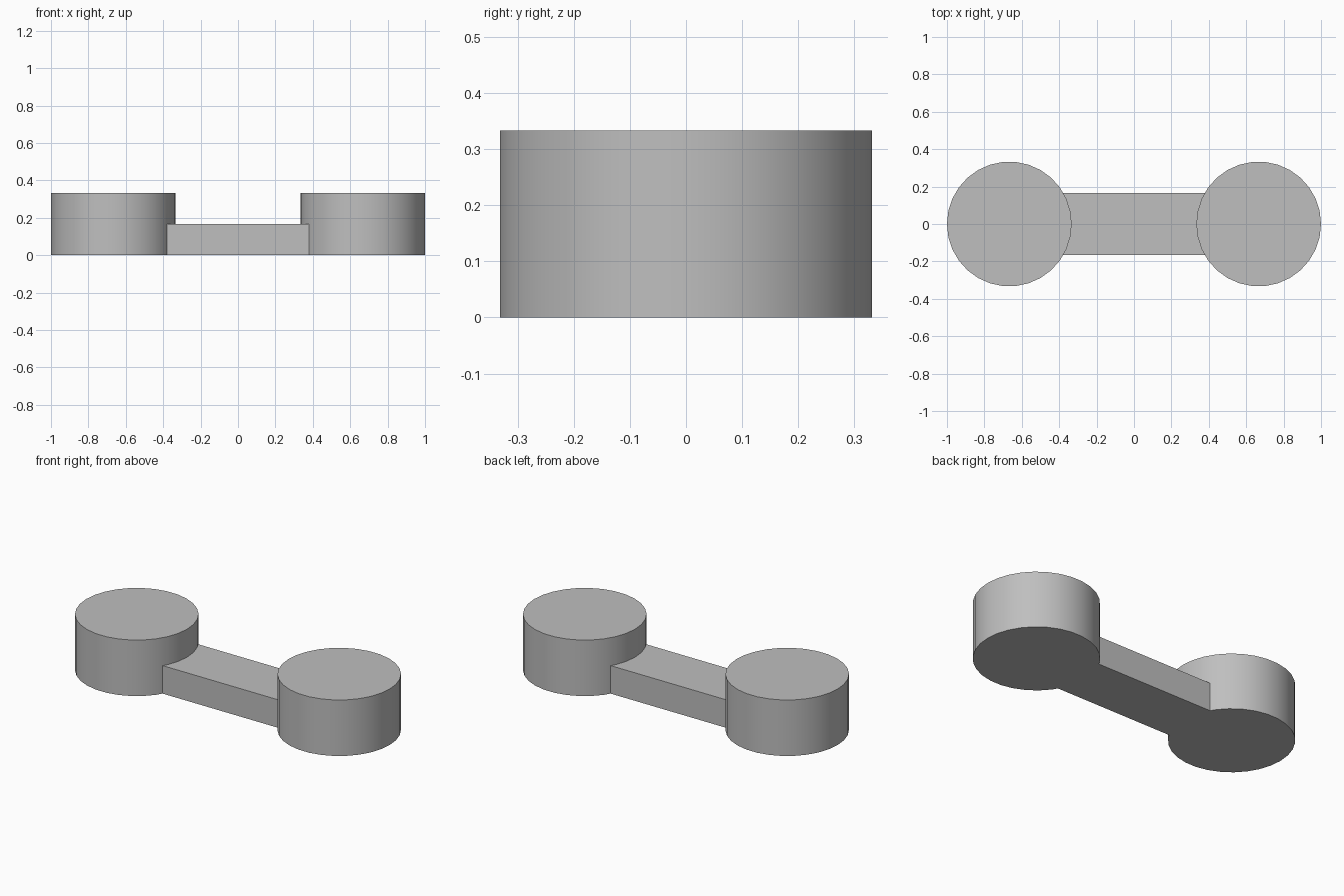
import bpy
import math

cube = bpy.data.objects.get("Cube")
if cube:
    bpy.data.objects.remove(cube, do_unlink=True)

RADIUS = 1 / 3
HEIGHT = 1 / 3
SPREAD = 2 / 3

grey = bpy.data.materials.new("grey")
grey.use_nodes = True
colour = (0.52, 0.52, 0.52, 1)
grey.diffuse_color = colour
for node in grey.node_tree.nodes:
    if node.type == 'BSDF_PRINCIPLED':
        node.inputs["Base Color"].default_value = colour


def end_drum(name, x):
    # Upright drum with a vertex on the x axis
    bpy.ops.mesh.primitive_cylinder_add(
        vertices=30, radius=RADIUS, depth=HEIGHT,
        location=(x, 0, HEIGHT / 2), rotation=(0, 0, math.pi / 2))
    drum = bpy.context.object
    drum.name = name
    drum.data.materials.append(grey)
    return drum


# Connecting bar, half as tall as the drums
bpy.ops.mesh.primitive_cube_add(size=1, location=(0, 0, HEIGHT / 4))
body = bpy.context.object
body.name = "dumbbell_body"
body.scale = (SPREAD * 2, RADIUS, HEIGHT / 2)
bpy.ops.object.transform_apply(location=True, rotation=True, scale=True)
body.data.materials.append(grey)

# Drums fused onto both ends of the bar
for side, x in (("left", SPREAD), ("right", -SPREAD)):
    drum = end_drum(side + "_drum", x)
    bpy.context.view_layer.objects.active = body
    union = body.modifiers.new(side + "_union", 'BOOLEAN')
    union.operation = 'UNION'
    union.solver = 'EXACT'
    union.object = drum
    bpy.ops.object.modifier_apply(modifier=union.name)
    bpy.data.objects.remove(drum, do_unlink=True)

# Smooth drum walls with crisp rims
bpy.ops.object.select_all(action='DESELECT')
body.select_set(True)
bpy.context.view_layer.objects.active = body
bpy.ops.object.shade_smooth_by_angle(angle=math.radians(30))
